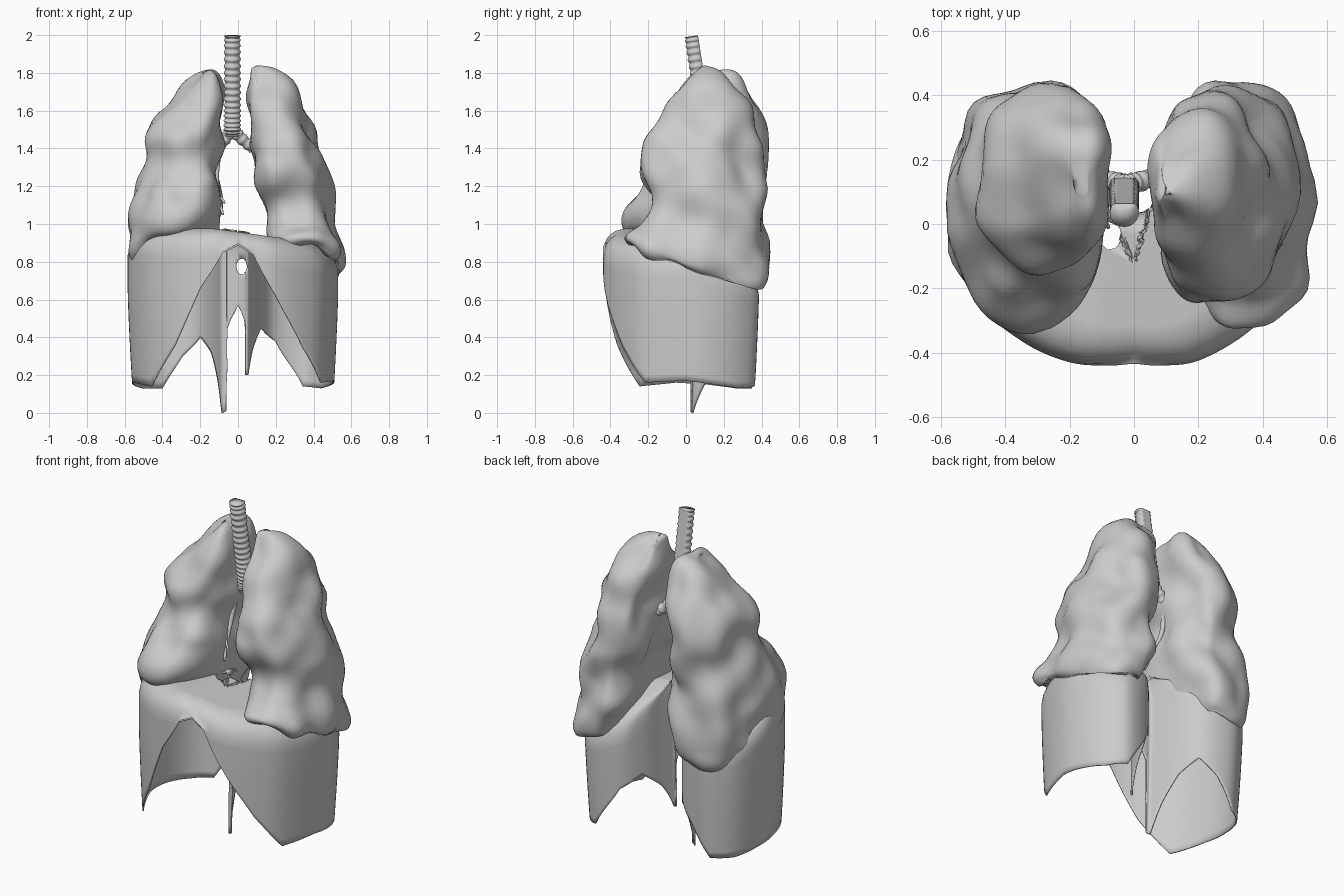
import bpy, bmesh, math
from mathutils import Vector, noise

if "Cube" in bpy.data.objects:
    bpy.data.objects.remove(bpy.data.objects["Cube"])


def catmull(pts, n, closed=False):
    """Smooth samples through tuples of any length."""
    out, m = [], len(pts)
    for i in range(m if closed else m - 1):
        ids = [i - 1, i, i + 1, i + 2]
        q = [pts[k % m] if closed else pts[min(max(k, 0), m - 1)] for k in ids]
        for j in range(n):
            t = j / n
            out.append([0.5 * (2 * b + (c - a) * t + (2 * a - 5 * b + 4 * c - d) * t * t
                        + (3 * b - a - 3 * c + d) * t ** 3) for a, b, c, d in zip(*q)])
    if not closed:
        out.append(list(pts[-1]))
    return out


def loft(name, rings, start=None, end=None, bump=0.0, holes=()):
    """Skin closed rings, with optional fan points at both ends."""
    bm = bmesh.new()
    rows = [[bm.verts.new(p) for p in r] for r in rings]
    n = len(rows[0])
    for a, b in zip(rows, rows[1:]):
        for i in range(n):
            bm.faces.new((a[i], a[(i + 1) % n], b[(i + 1) % n], b[i]))
    for p, row in ((start, rows[0]), (end, rows[-1])):
        if p is not None:
            c = bm.verts.new(p)
            for i in range(n):
                bm.faces.new((c, row[i], row[(i + 1) % n]))
    bmesh.ops.recalc_face_normals(bm, faces=bm.faces)
    if bump:
        bm.normal_update()
        move = [(v, v.normal * bump * noise.noise(v.co * 5.0)) for v in bm.verts]
        for v, d in move:
            v.co += d
    # open round holes and pull their borders onto an ellipse
    for test, axis, cu, cv, ru, rv in holes:
        def dist(p):
            return math.hypot((p.x - cu) / ru, (p[axis] - cv) / rv)
        gone = [f for f in bm.faces if test(f.calc_center_median())
                and dist(f.calc_center_median()) < 1]
        border = {v for f in gone for v in f.verts}
        bmesh.ops.delete(bm, geom=gone, context='FACES')
        for v in border:
            if v.is_valid:
                d = dist(v.co)
                v.co.x = cu + (v.co.x - cu) / d
                v.co[axis] = cv + (v.co[axis] - cv) / d
    me = bpy.data.meshes.new(name)
    bm.to_mesh(me)
    bm.free()
    ob = bpy.data.objects.new(name, me)
    bpy.context.collection.objects.link(ob)
    for p in me.polygons:
        p.use_smooth = True
    return ob


def lung(name, sections, side):
    """Sections: front z, back z, medial x, lateral x, front y, back y."""
    rings = []
    for zf, zb, med, lat, y0, y1 in catmull(sections, 6):
        xm, yc, ry, ring = med + 0.42 * (lat - med), (y0 + y1) / 2, (y1 - y0) / 2, []
        for k in range(56):
            c, s = math.cos(k * math.tau / 56), math.sin(k * math.tau / 56)
            dx = (lat - xm) * abs(c) ** 0.9 if c > 0 else (med - xm) * abs(c) ** 0.6
            y = math.copysign(abs(s) ** 0.85, s)
            slope = math.sin((y + 1) * math.pi / 4)
            ring.append(Vector((side * (xm + dx), yc + ry * y, zf + (zb - zf) * slope)))
        rings.append(ring)
    # hollow base resting on the dome
    rim = rings[-1]
    mid = sum(rim, Vector()) / len(rim)
    for s, up in ((0.85, 0.015), (0.65, 0.07), (0.35, 0.12)):
        rings.append([mid + (p - mid) * s + Vector((0, 0, up)) for p in rim])
    top = sum(rings[0], Vector()) / 56 + Vector((0, 0, 0.004))
    return loft(name, rings, top, mid + Vector((0, 0, 0.14)), 0.065)


lung("lung_positive_side", [
    (1.87, 1.87, .08, .13, .08, .13), (1.82, 1.82, .045, .20, .03, .21),
    (1.65, 1.65, .045, .34, -.07, .32), (1.45, 1.45, .045, .41, -.20, .39),
    (1.30, 1.25, .08, .45, -.26, .40), (1.12, 1.05, .14, .49, -.21, .42),
    (1.00, .85, .18, .53, -.24, .43), (.93, .71, .20, .56, -.32, .44),
    (.88, .66, .24, .54, -.29, .42)], 1)
lung("lung_negative_side", [
    (1.82, 1.82, .14, .20, .09, .17), (1.77, 1.77, .11, .25, .02, .28),
    (1.62, 1.62, .095, .39, -.08, .38), (1.47, 1.45, .095, .48, -.14, .41),
    (1.33, 1.28, .10, .47, -.16, .41), (1.20, 1.08, .11, .54, -.24, .42),
    (1.07, .88, .12, .57, -.29, .43), (.99, .73, .14, .56, -.29, .42),
    (.96, .67, .17, .54, -.25, .38)], -1)

# diaphragm: kidney outline with the height of its lower edge
rim = [(0, -.435, .885), (-.08, -.44, .85), (-.20, -.43, .66), (-.34, -.37, .36),
       (-.48, -.25, .14), (-.57, -.05, .16), (-.58, .12, .15), (-.53, .28, .13),
       (-.42, .37, .13), (-.30, .37, .30), (-.20, .32, .40), (-.14, .22, .32),
       (-.105, .12, .17), (-.085, .05, .0), (-.065, .04, .01), (-.055, .04, .45),
       (0, .035, .57), (.035, .04, .48), (.04, .045, .20), (.05, .05, .20),
       (.075, .12, .34), (.12, .25, .45), (.20, .35, .38), (.36, .385, .14),
       (.46, .30, .13), (.52, .16, .15), (.525, 0, .17), (.46, -.22, .16),
       (.35, -.34, .35), (.20, -.425, .62), (.08, -.44, .84)]
N = 6
outline = catmull([r[:2] for r in rim], N, True)
low = [rim[i // N][2] + (rim[(i // N + 1) % len(rim)][2] - rim[i // N][2]) * (i % N) / N
       for i in range(len(outline))]
core = Vector((0, -0.13))


def dome(x, y):
    return 0.975 - 0.14 * max(0, x + 0.12) - 0.45 * max(0, y - 0.05)


rings = []
for s, drop in [(k / 20, 0) for k in range(2, 14)] + [(.78, .01), (.88, .03), (.95, .06), (.985, .10)]:
    ring = []
    for o, zb in zip(outline, low):
        p = core + (Vector(o) - core) * s
        ring.append((p.x, p.y, max(dome(*p) - drop, zb + 0.012)))
    rings.append(ring)
for t in range(17):
    ring = []
    for o, zb in zip(outline, low):
        top = max(dome(*o) - 0.14, zb + 0.01)
        z = top + (zb - top) * t / 16
        k = 1 - 0.10 * max(0, 0.65 - z) ** 1.3
        ring.append((o[0] * k, core.y + (o[1] - core.y) * k, z))
    rings.append(ring)
# openings for the vein (in the dome) and the gullet (in the back wall)
diaphragm = loft("diaphragm", rings, (core.x, core.y, dome(*core)), holes=(
    (lambda p: p.z > 0.9, 1, -.075, -.035, .036, .045),
    (lambda p: -0.1 < p.y < 0.2, 2, .02, .775, .028, .042)))
mod = diaphragm.modifiers.new("thickness", 'SOLIDIFY')
mod.thickness, mod.offset = 0.008, -1


def airway(name, path, r0, r1, ribs=0, flat=1.0):
    """Tapered tube with cartilage ribs and an optional smooth flat back."""
    pts = [Vector(p) for p in catmull(path, max(6, ribs * 8 // (len(path) - 1)))]
    rings, last = [], len(pts) - 1
    for i, p in enumerate(pts):
        d = (pts[min(i + 1, last)] - pts[max(i - 1, 0)]).normalized()
        u = d.cross(Vector((0, 1, 0))).normalized()
        v = u.cross(d)
        if v.y < 0:
            v = -v
        t = i / last
        r = r0 + (r1 - r0) * t
        rib = r * (1 + (0.09 * math.cos(math.tau * ribs * t) if ribs else 0))
        ring = []
        for k in range(24):
            c, s = math.cos(k * math.tau / 24), math.sin(k * math.tau / 24)
            q = rib if s < flat else r
            ring.append(p + u * q * c + v * q * min(s, flat))
        rings.append(ring)
    loft(name, rings, pts[0], pts[-1])


airway("trachea", [(-.03, .035, 1.995), (-.03, .065, 1.8), (-.03, .10, 1.6), (-.03, .12, 1.47)],
       .041, .043, 18, 0.7)
airway("bronchus_positive", [(-.03, .12, 1.51), (.01, .13, 1.46), (.08, .15, 1.40)], .034, .028, 5)
airway("bronchus_negative", [(-.03, .12, 1.51), (-.06, .13, 1.46), (-.11, .14, 1.40)], .034, .028, 5)

# thin branches, mostly inside the lungs
twigs = [[(-.10, .14, 1.42), (-.115, .10, 1.25), (-.10, .03, 1.13), (-.08, -.01, 1.05)],
         [(-.11, .05, 1.16), (-.09, .02, 1.14), (-.07, .01, 1.11)],
         [(-.10, .14, 1.42), (-.20, .15, 1.45), (-.25, .15, 1.58)],
         [(-.10, .14, 1.42), (-.22, .17, 1.25), (-.32, .20, 1.05)],
         [(.07, .15, 1.41), (.16, .15, 1.46), (.20, .14, 1.60)],
         [(.07, .15, 1.41), (.20, .17, 1.25), (.32, .20, 1.05)]]
for i, path in enumerate(twigs):
    airway(f"bronchial_branch_{i + 1}", path, .008 if i == 1 else .018, .006)
